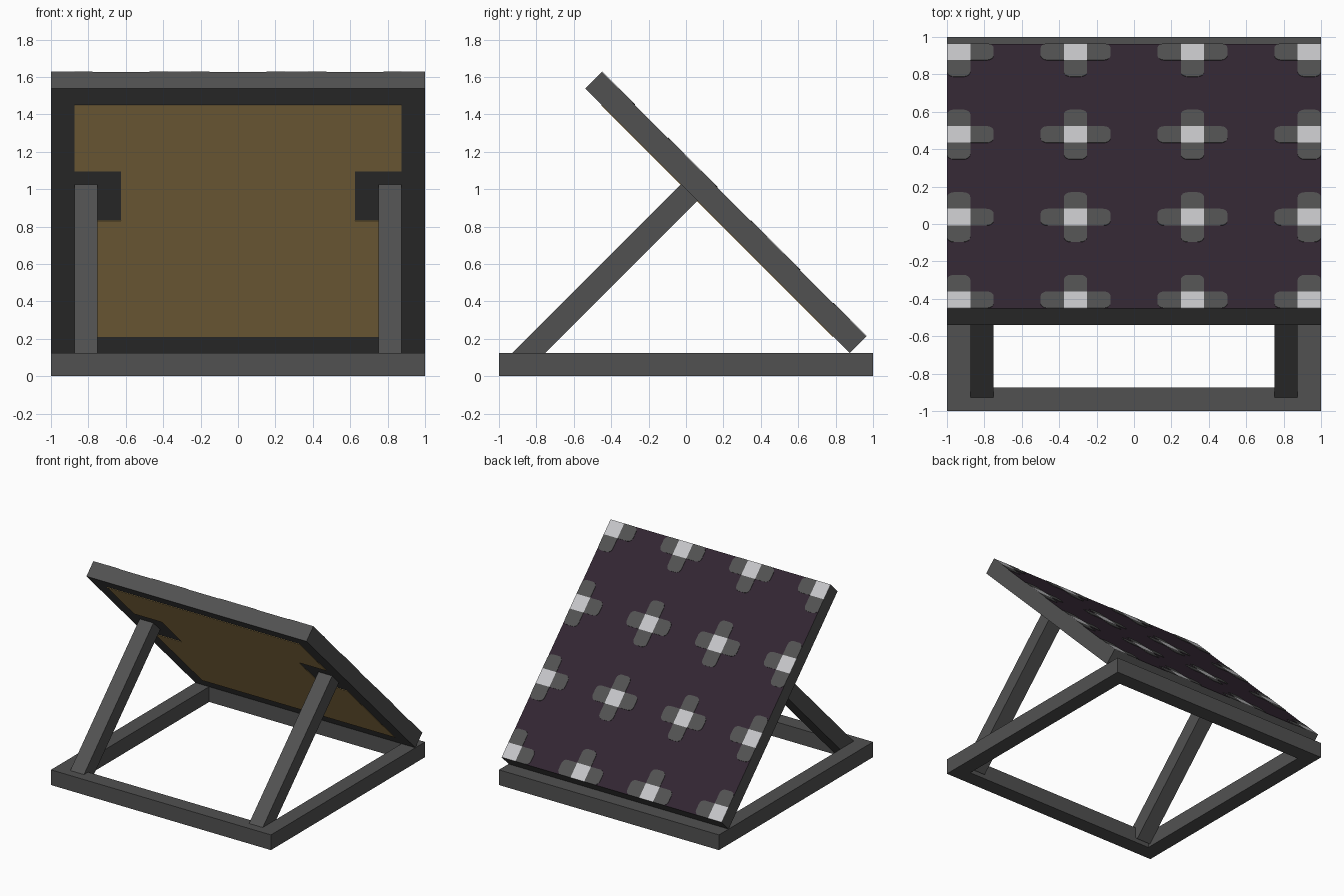
import bpy
import bmesh
import math
from mathutils import Vector

old = bpy.data.objects.get("Cube")
if old:
    bpy.data.objects.remove(old, do_unlink=True)

U = 0.125                      # beam thickness, one cell of the panel pattern
TILT = -math.pi / 4
PANEL_CENTRE = Vector((0, 0.212, 0.876))


def material(name, r, g, b):
    m = bpy.data.materials.new(name)
    m.use_nodes = True
    m.diffuse_color = (r, g, b, 1)
    m.node_tree.nodes["Principled BSDF"].inputs["Base Color"].default_value = (r, g, b, 1)
    return m


METAL = material("dark grey metal", 0.083, 0.083, 0.083)
CELL = material("dark purple cell", 0.032, 0.019, 0.032)
WHITE = material("pale contact", 0.56, 0.56, 0.58)
WOOD = material("tan backing", 0.58, 0.39, 0.14)


def finish(name, bm, mat, location=(0, 0, 0), tilt=0):
    bmesh.ops.recalc_face_normals(bm, faces=bm.faces)
    mesh = bpy.data.meshes.new(name)
    bm.to_mesh(mesh)
    bm.free()
    mesh.materials.append(mat)
    ob = bpy.data.objects.new(name, mesh)
    bpy.context.collection.objects.link(ob)
    ob.location = location
    ob.rotation_euler.x = tilt
    return ob


def box(name, size, location, mat, tilt=0):
    bm = bmesh.new()
    bmesh.ops.create_cube(bm, size=1)
    bmesh.ops.scale(bm, vec=size, verts=bm.verts)
    return finish(name, bm, mat, location, tilt)


def add_plate(bm, outline, z, thick):
    """Thin plate with the given flat outline, rising by thick from z."""
    face = bm.faces.new([bm.verts.new((x, y, z)) for x, y in outline])
    moved = bmesh.ops.extrude_face_region(bm, geom=[face])["geom"]
    verts = [g for g in moved if isinstance(g, bmesh.types.BMVert)]
    bmesh.ops.translate(bm, vec=(0, 0, thick), verts=verts)


# Square ground frame
for name, side in (("front", -1), ("back", 1)):
    box("base_" + name + "_beam", (2, U, U), (0, side * (1 - U / 2), U / 2), METAL)
for name, side in (("right", -1), ("left", 1)):
    box("base_" + name + "_beam", (U, 2 - 2 * U, U), (side * (1 - U / 2), 0, U / 2), METAL)

# Slanted support struts, from the front beam up to the panel's underside
foot, head = Vector((0, -0.9, 0.065)), Vector((0, 0.0175, 0.9825))
for name, side in (("right", -1), ("left", 1)):
    mid = (foot + head) / 2
    mid.x = side * 6.5 * U
    box(name + "_strut", (U, U, (head - foot).length), mid, METAL, TILT)

# Tilted panel slab, with its upper face in the cell colour
panel = box("panel", (2, 2, U), PANEL_CENTRE, METAL, TILT)
panel.data.materials.append(CELL)
for poly in panel.data.polygons:
    poly.material_index = 1 if poly.normal.z > 0.9 else 0

# Backing board with notches around the strut mounts
half = [(7, 7), (7, 0), (5, 0), (5, -3), (7, -3), (7, -7)]
outline = half + [(-x, y) for x, y in reversed(half)]
bm = bmesh.new()
add_plate(bm, [(x * U, y * U) for x, y in outline], -U / 2, -0.003)
finish("panel_backing", bm, WOOD, PANEL_CENTRE, TILT)


# Contact crosses: square centres with round-ended arms inside the panel edge
def arm_outline(cx, cy, dx, dy):
    r, steps = 0.3, 4
    local = [(0.5, -0.5)]
    for sign in (-1, 1):
        arc = []
        for i in range(steps + 1):
            a = math.pi / 2 * i / steps
            arc.append((1.5 - r + r * math.sin(a), sign * (0.5 - r + r * math.cos(a))))
        local += arc if sign < 0 else arc[::-1]
    local.append((0.5, 0.5))
    return [(cx + U * (a * dx - b * dy), cy + U * (a * dy + b * dx)) for a, b in local]


contacts, arms = bmesh.new(), bmesh.new()
corners = [(-1, -1), (1, -1), (1, 1), (-1, 1)]
for col in range(0, 16, 5):
    for row in range(0, 16, 5):
        cx, cy = (col - 7.5) * U, (row - 7.5) * U
        square = [(cx + sx * U / 2, cy + sy * U / 2) for sx, sy in corners]
        add_plate(contacts, square, U / 2, 0.003)
        for dx, dy in ((1, 0), (0, 1), (-1, 0), (0, -1)):
            if 0 <= col + dx < 16 and 0 <= row + dy < 16:
                add_plate(arms, arm_outline(cx, cy, dx, dy), U / 2, 0.003)
finish("contact_squares", contacts, WHITE, PANEL_CENTRE, TILT)
finish("contact_arms", arms, METAL, PANEL_CENTRE, TILT)
